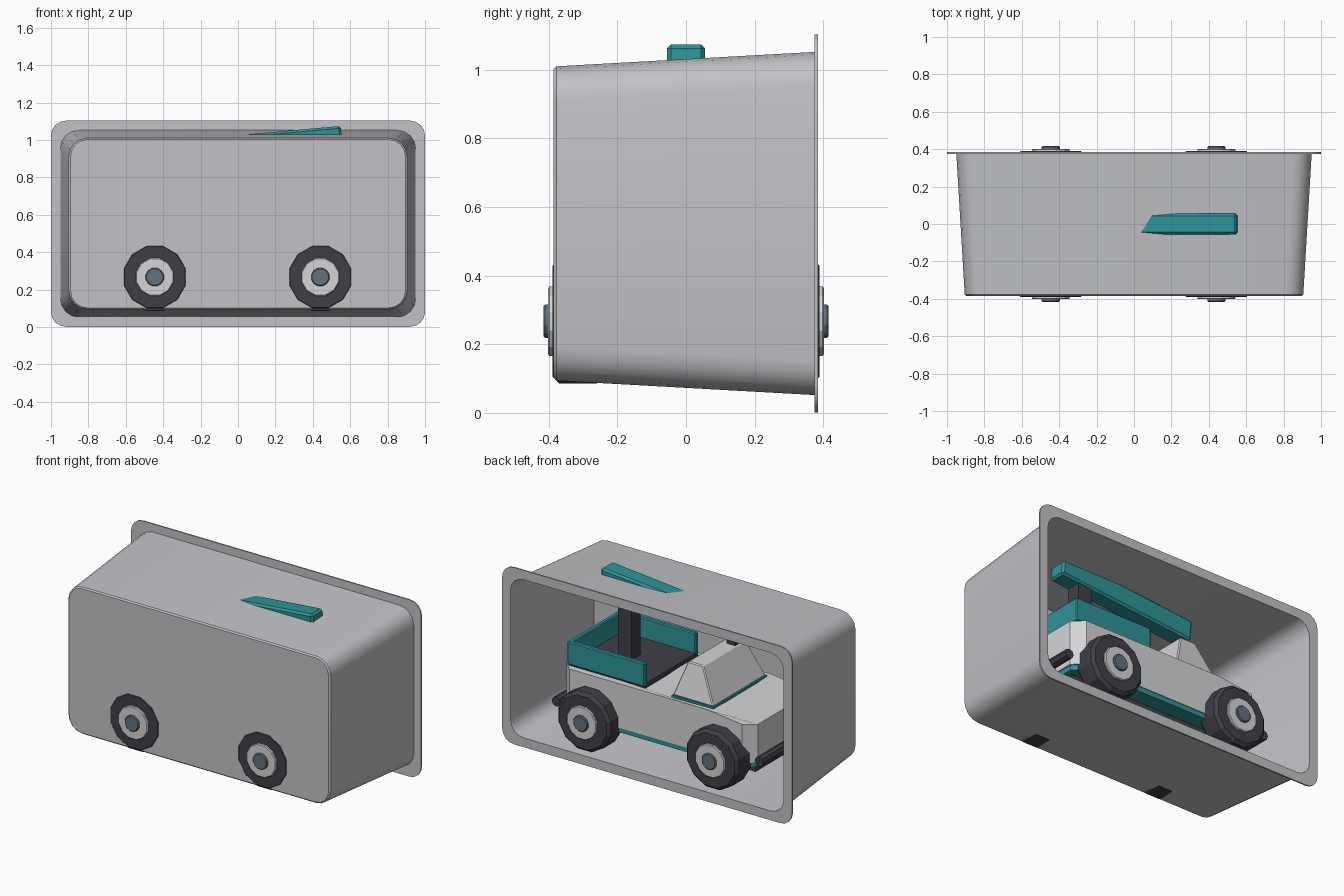
import bpy, bmesh, math
from mathutils import Matrix

if "Cube" in bpy.data.objects:
    bpy.data.objects.remove(bpy.data.objects["Cube"])


def material(name, rgb):
    m = bpy.data.materials.new(name)
    m.diffuse_color = (*rgb, 1)
    m.use_nodes = True
    m.node_tree.nodes["Principled BSDF"].inputs["Base Color"].default_value = m.diffuse_color
    return m


TRAY = material("tray grey", (0.54, 0.545, 0.57))
LIGHT = material("light grey", (0.66, 0.665, 0.68))
TEAL = material("teal", (0.026, 0.30, 0.32))
DARK = material("charcoal", (0.050, 0.049, 0.062))
HUB = material("slate", (0.13, 0.165, 0.21))


def finish(name, bm, mat, bevel=0.0, smooth=False):
    bmesh.ops.recalc_face_normals(bm, faces=bm.faces)
    mesh = bpy.data.meshes.new(name)
    bm.to_mesh(mesh)
    bm.free()
    mesh.materials.append(mat)
    ob = bpy.data.objects.new(name, mesh)
    bpy.context.collection.objects.link(ob)
    if bevel:
        mod = ob.modifiers.new("edge bevel", "BEVEL")
        mod.width = bevel
        mod.segments = 1
    if smooth:
        bpy.context.view_layer.objects.active = ob
        ob.select_set(True)
        bpy.ops.object.shade_smooth_by_angle(angle=math.radians(35))
        ob.select_set(False)
    return ob


def loft(name, rings, mat, bevel=0.0, caps=True, smooth=False):
    """Skin a list of equal-length point rings."""
    bm = bmesh.new()
    vr = [[bm.verts.new(p) for p in r] for r in rings]
    n = len(vr[0])
    pairs = list(zip(vr, vr[1:]))
    if not caps:
        pairs.append((vr[-1], vr[0]))
    for a, b in pairs:
        for i in range(n):
            j = (i + 1) % n
            bm.faces.new((a[i], a[j], b[j], b[i]))
    if caps:
        bm.faces.new(vr[0])
        bm.faces.new(vr[-1])
    return finish(name, bm, mat, bevel, smooth)


def box(name, lo, hi, mat, bevel=0.0, tilt=0.0):
    bm = bmesh.new()
    bmesh.ops.create_cube(bm, size=1)
    size = [h - l for l, h in zip(lo, hi)]
    mid = [(h + l) / 2 for l, h in zip(lo, hi)]
    bm.transform(Matrix.Translation(mid) @ Matrix.Rotation(tilt, 4, 'Y')
                 @ Matrix.Diagonal((*size, 1)))
    return finish(name, bm, mat, bevel)


def round_rect(hx, hz, r, y, zc=0.552, seg=4):
    pts = []
    for k, (sx, sz) in enumerate([(1, 1), (-1, 1), (-1, -1), (1, -1)]):
        for s in range(seg + 1):
            a = math.pi / 2 * (k + s / seg)
            pts.append((sx * (hx - r) + r * math.cos(a), y,
                        zc + sz * (hz - r) + r * math.sin(a)))
    return pts


def circle_y(x, z, r, y, n=12):
    return [(x + r * math.cos(2 * math.pi * (i + .5) / n), y,
             z + r * math.sin(2 * math.pi * (i + .5) / n)) for i in range(n)]


# Tapered display tray with a flat flange, open at the back
loft("tray", [
    round_rect(0.895, 0.450, 0.09, -0.386),
    round_rect(0.905, 0.458, 0.10, -0.378),
    round_rect(0.950, 0.500, 0.10, 0.375),
    round_rect(1.000, 0.551, 0.08, 0.375),
    round_rect(1.000, 0.551, 0.08, 0.384),
    round_rect(0.942, 0.493, 0.09, 0.384),
    round_rect(0.897, 0.450, 0.09, -0.374),
], TRAY, smooth=True)

# Wheels, each a tyre, a rim and a hub
for end, x in (("front", -0.445), ("rear", 0.44)):
    for side, s in (("left", 1), ("right", -1)):
        tag = f"{end}_{side}"
        z = 0.267
        loft("tyre_" + tag, [circle_y(x, z, r, s * y) for r, y in
             ((.168, .389), (.187, .370), (.187, .260), (.168, .240))], DARK)
        loft("rim_" + tag, [circle_y(x, z, r, s * y) for r, y in
             ((.105, .35), (.105, .398), (.10, .402))], LIGHT)
        loft("hub_" + tag, [circle_y(x, z, r, s * y) for r, y in
             ((.05, .38), (.05, .411), (.045, .416))], HUB)
    box("axle_" + end, (x - .03, -.25, .24), (x + .03, .25, .30), DARK)


# Truck body with clipped corners and a sloping bonnet
def outline(hx, hy, c):
    right = [(hx, -hy + c), (hx, hy - c), (hx - c, hy), (-0.37, hy), (-hx + c, hy)]
    left = [(-hx, hy - c), (-hx, -hy + c), (-hx + c, -hy), (-0.37, -hy), (hx - c, -hy)]
    return right + left


def bonnet(x):
    return 0.525 if x > -0.38 else 0.525 - 0.035 * (-0.37 - x) / 0.29


plan = outline(0.66, 0.30, 0.065)
loft("truck_body", [[(x, y, 0.25) for x, y in plan],
                    [(x, y, bonnet(x)) for x, y in plan]], LIGHT)
skirt = outline(0.65, 0.295, 0.065)
loft("skirt", [[(x, y, z) for x, y in skirt] for z in (0.22, 0.25)], TEAL)
box("chassis", (-0.62, -0.20, 0.17), (0.62, 0.20, 0.22), DARK)

# Bumper bars
for name, x in (("front_bumper", -0.70), ("rear_bumper", 0.70)):
    n = 8
    loft(name, [[(x + .03 * math.cos(math.tau * i / n), y,
                  .285 + .03 * math.sin(math.tau * i / n)) for i in range(n)]
                for y in (-.28, .28)], DARK)


# Tapered cab on a thin trim plate
def rect(x0, x1, hy, z):
    return [(x0, -hy, z), (x1, -hy, z), (x1, hy, z), (x0, hy, z)]


loft("cab", [rect(-.37, -.09, .26, .53), rect(-.265, -.16, .21, .74)], LIGHT, 0.006)
box("cab_trim", (-.374, -.264, .518), (-.086, .264, .531), TEAL)

# Rear bed, open towards the cab
box("bed_floor", (.10, -.26, .52), (.63, .26, .55), DARK)
box("bed_rear_wall", (.605, -.265, .53), (.635, .265, .675), TEAL, 0.006)
for side, s in (("left", 1), ("right", -1)):
    y0, y1 = sorted((s * .235, s * .265))
    box("bed_wall_" + side, (.10, y0, .53), (.633, y1, .675), TEAL, 0.006)

# Crane post, tilted boom and hanging hook block
box("crane_post", (.345, -.046, .54), (.437, .046, .96), DARK)
box("boom", (-.375, -.056, .905), (.557, .056, 1.033), TEAL, 0.012, -math.atan(.09))
box("hook_block", (-.36, -.03, .82), (-.30, .03, .90), DARK)
